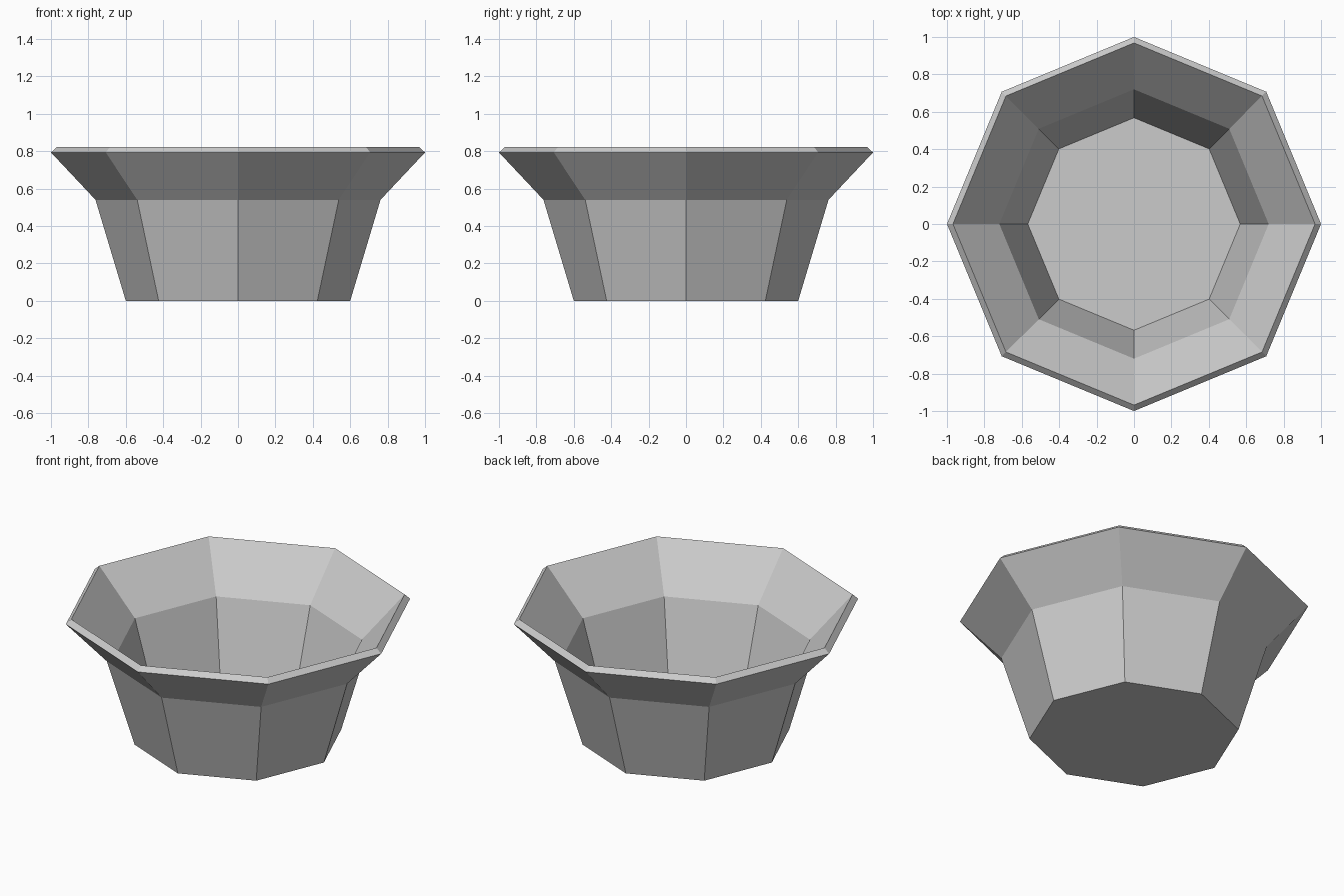
import bpy, bmesh, math

cube = bpy.data.objects.get("Cube")
if cube:
    bpy.data.objects.remove(cube, do_unlink=True)

SIDES = 8

# Plain grey material
grey = bpy.data.materials.new("plain grey")
colour = (0.6, 0.6, 0.6, 1)
grey.use_nodes = True
grey.diffuse_color = colour
grey.node_tree.nodes["Principled BSDF"].inputs["Base Color"].default_value = colour

# Wall section (radius, height): up the outside, over the rim, down the inside
profile = [(0.6, 0), (0.762, 0.54), (1, 0.793),
           (0.968, 0.822), (0.72, 0.557), (0.568, 0.04)]

bm = bmesh.new()
rings = []
for radius, height in profile:
    angles = [math.tau * i / SIDES for i in range(SIDES)]
    rings.append([bm.verts.new((radius * math.cos(a), radius * math.sin(a), height))
                  for a in angles])

# Walls and rim
for low, high in zip(rings, rings[1:]):
    for i in range(SIDES):
        j = (i + 1) % SIDES
        bm.faces.new((low[i], low[j], high[j], high[i]))

# Underside and inner floor
bm.faces.new(rings[0][::-1])
bm.faces.new(rings[-1])
bmesh.ops.recalc_face_normals(bm, faces=bm.faces[:])

mesh = bpy.data.meshes.new("flared_bowl")
bm.to_mesh(mesh)
bm.free()
mesh.materials.append(grey)
bowl = bpy.data.objects.new("flared_bowl", mesh)
bpy.context.collection.objects.link(bowl)
